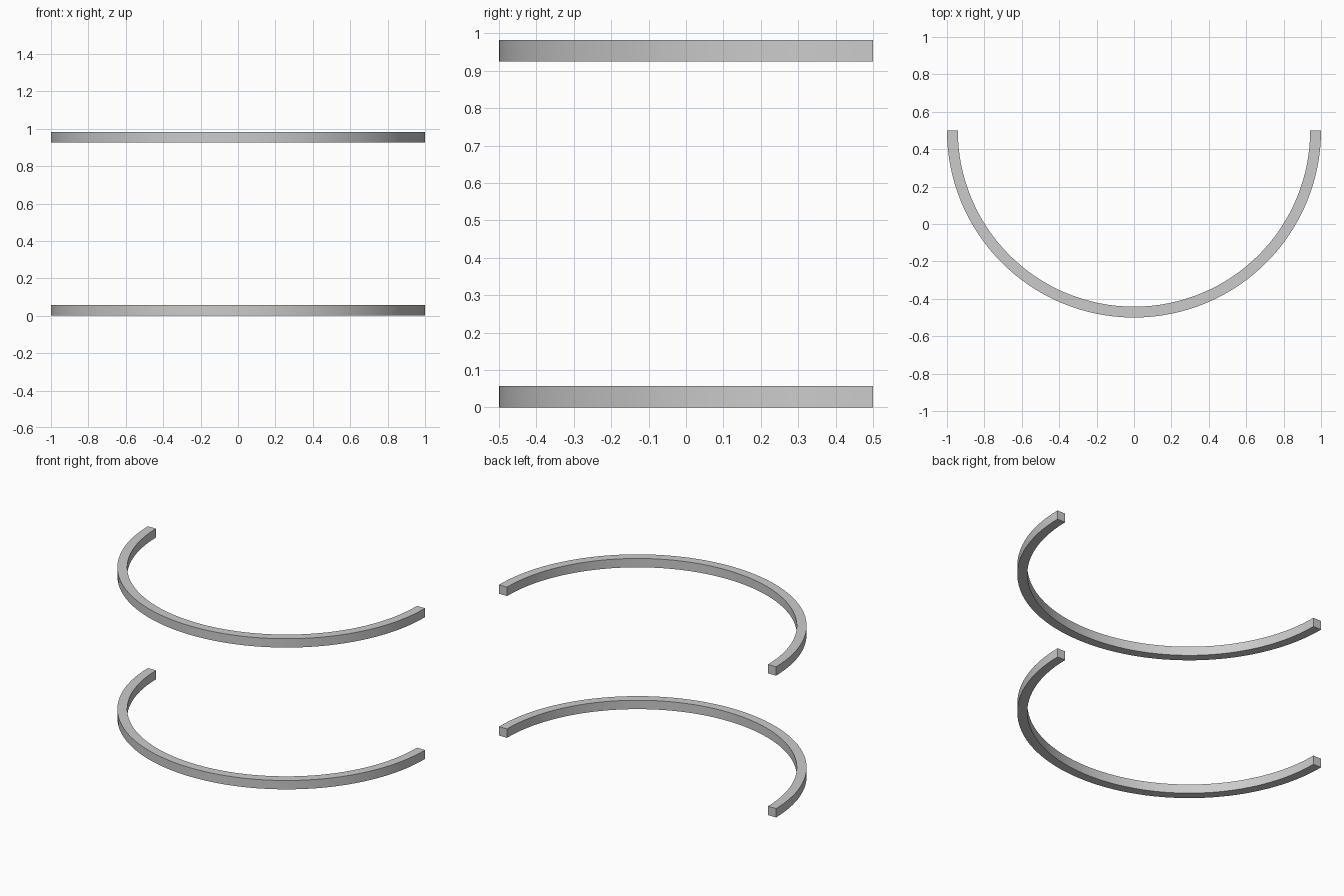
import bpy, bmesh
from math import cos, sin, pi

if "Cube" in bpy.data.objects:
    bpy.data.objects.remove(bpy.data.objects["Cube"])

RADIUS, WIDTH, HEIGHT = 1.0, 0.058, 0.058
CENTRE_Y, SEGMENTS = 0.5, 64


def half_ring(name, z):
    # Square section swept through the front half circle, capped at both ends
    bm = bmesh.new()
    inner = RADIUS - WIDTH
    section = [(inner, z), (RADIUS, z), (RADIUS, z + HEIGHT), (inner, z + HEIGHT)]
    rings = []
    for i in range(SEGMENTS + 1):
        a = pi + pi * i / SEGMENTS
        rings.append([bm.verts.new((r * cos(a), CENTRE_Y + r * sin(a), h))
                      for r, h in section])
    for a, b in zip(rings, rings[1:]):
        for k in range(4):
            n = (k + 1) % 4
            bm.faces.new((a[k], a[n], b[n], b[k]))
    bm.faces.new(rings[0])
    bm.faces.new(rings[-1][::-1])
    bmesh.ops.recalc_face_normals(bm, faces=bm.faces)
    mesh = bpy.data.meshes.new(name)
    bm.to_mesh(mesh)
    bm.free()
    obj = bpy.data.objects.new(name, mesh)
    bpy.context.collection.objects.link(obj)
    # Smooth along the curve, crisp at the square edges
    bpy.ops.object.select_all(action='DESELECT')
    obj.select_set(True)
    bpy.context.view_layer.objects.active = obj
    bpy.ops.object.shade_smooth_by_angle(angle=pi / 6)


# Lower and upper curved rails
half_ring("lower_rail", 0.0)
half_ring("upper_rail", 0.925)
